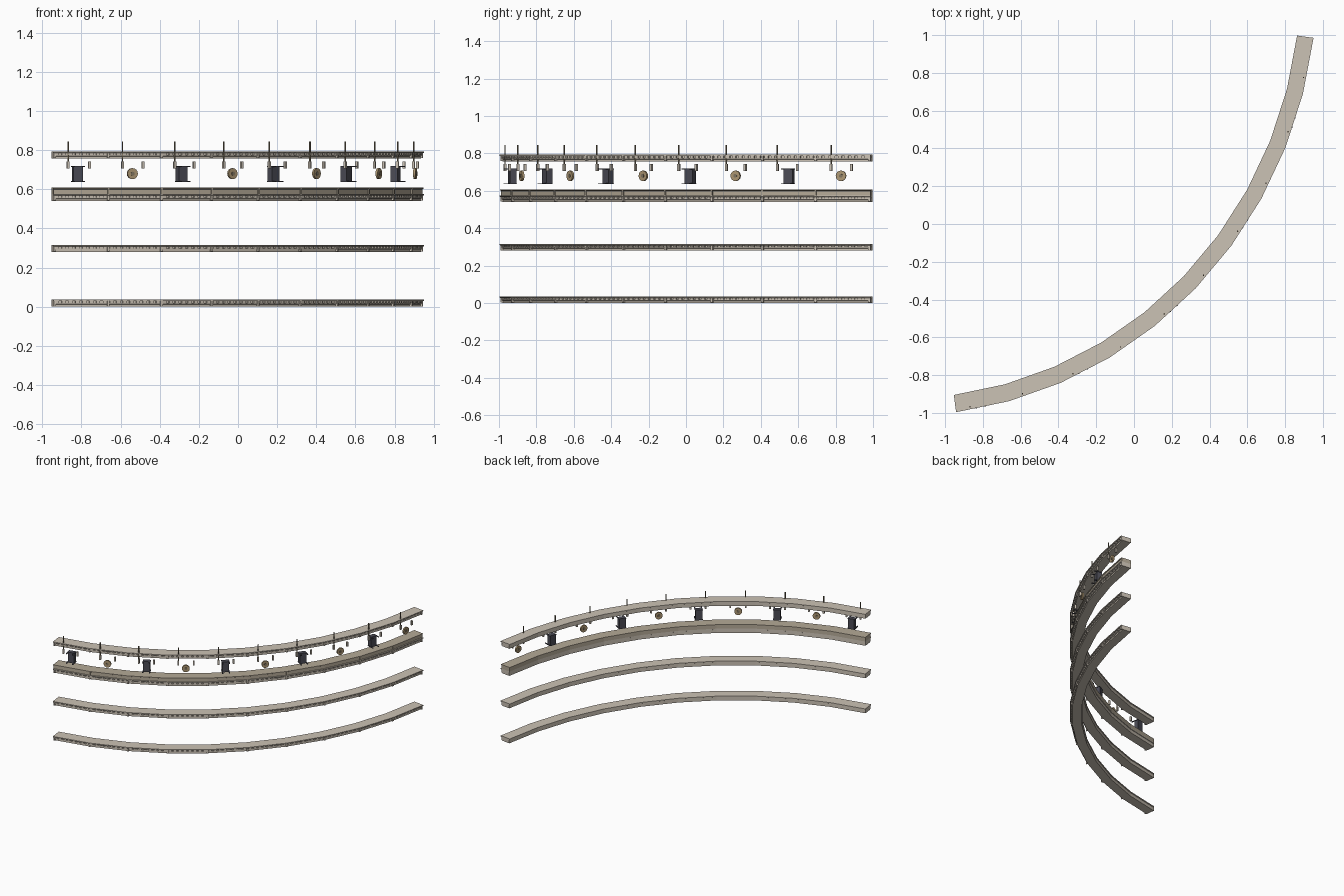
import bpy, bmesh
from math import sin, cos, radians, pi
from mathutils import Vector, Matrix

if "Cube" in bpy.data.objects:
    bpy.data.objects.remove(bpy.data.objects["Cube"])

N = 10                       # straight segments in the curved facade
R, DEPTH = 2.302, 0.092      # outer radius and depth of each band
CX, CY, SX = -1.229, 1.286, 0.955


def mat(name, r, g, b):
    m = bpy.data.materials.new(name)
    m.diffuse_color = (r, g, b, 1)
    m.use_nodes = True
    m.node_tree.nodes["Principled BSDF"].inputs["Base Color"].default_value = m.diffuse_color
    return m


STONE = mat("stone", 0.60, 0.54, 0.46)
TAN = mat("tan_fascia", 0.46, 0.40, 0.31)
DARK = mat("dark_metal", 0.07, 0.07, 0.09)
BRONZE = mat("bronze", 0.42, 0.31, 0.17)
POLE = mat("pole_metal", 0.22, 0.18, 0.12)


def arc(i, inset, z=0.0):
    a = radians(-82.5 + 7.5 * i)
    r = R - inset
    return Vector((CX + SX * r * cos(a), CY + r * sin(a), z))


def frame(p, q):
    # local frame at the middle of an edge: x along it, y outward, z up
    t = (q - p).normalized()
    n = Vector((t.y, -t.x, 0))
    o = (p + q) / 2
    return Matrix(((t.x, n.x, 0, o.x), (t.y, n.y, 0, o.y), (0, 0, 1, 0), (0, 0, 0, 1)))


SEG = [frame(arc(i, 0), arc(i + 1, 0)) for i in range(N)]
LEN = (arc(1, 0) - arc(0, 0)).length


def joint(i):
    m = frame(arc(i - 0.5, 0), arc(i + 0.5, 0))
    m.translation = arc(i, 0)
    return m


def finish(bm, name, material):
    bmesh.ops.recalc_face_normals(bm, faces=bm.faces)
    me = bpy.data.meshes.new(name)
    bm.to_mesh(me)
    bm.free()
    me.materials.append(material)
    ob = bpy.data.objects.new(name, me)
    bpy.context.collection.objects.link(ob)
    return ob


def box(bm, m, x, y, z):
    # x, y, z are (low, high) ranges in the local frame
    c = Vector([(a + b) / 2 for a, b in (x, y, z)])
    s = Matrix.Diagonal([b - a for a, b in (x, y, z)] + [1])
    bmesh.ops.create_cube(bm, size=1, matrix=m @ Matrix.Translation(c) @ s)


def cylinder(bm, m, pos, r, h, sides, axis_out=False):
    rot = Matrix.Rotation(pi / 2, 4, 'X') if axis_out else Matrix()
    bmesh.ops.create_cone(bm, cap_ends=True, segments=sides, radius1=r, radius2=r, depth=h,
                          matrix=m @ Matrix.Translation(pos) @ rot)


def sweep(name, profile, z0, material):
    bm = bmesh.new()
    rings = [[bm.verts.new(arc(i, d, z0 + z)) for d, z in profile] for i in range(N + 1)]
    k = len(profile)
    for a, b in zip(rings, rings[1:]):
        for j in range(k):
            bm.faces.new((a[j], a[(j + 1) % k], b[(j + 1) % k], b[j]))
    bm.faces.new(rings[0])
    bm.faces.new(rings[-1])
    return finish(bm, name, material)


# Cornice bands with a projecting top slab, dentils and joint brackets
CORNICE = [(0.016, 0), (0.016, 0.011), (0.011, 0.013), (0.011, 0.018), (0.018, 0.018),
           (0.018, 0.028), (0.002, 0.028), (0, 0.030), (0, 0.036), (DEPTH, 0.036),
           (DEPTH, 0.029), (DEPTH - 0.004, 0.027), (DEPTH - 0.004, 0)]
for floor, z0 in (("ground", 0.0), ("first", 0.28), ("second", 0.54), ("top", 0.757)):
    sweep(floor + "_cornice", CORNICE, z0, STONE)
    bm = bmesh.new()
    for m in SEG:
        for k in range(8):
            x = (k - 3.5) * LEN / 8
            box(bm, m, (x - 0.010, x + 0.010), (-0.019, -0.007), (z0 + 0.0185, z0 + 0.0285))
    finish(bm, floor + "_dentils", STONE)
    bm = bmesh.new()
    for i in range(N + 1):
        x = (0.001, 0.013) if i == 0 else (-0.013, -0.001) if i == N else (-0.006, 0.006)
        box(bm, joint(i), x, (-0.03, -0.005), (z0 + 0.002, z0 + 0.029))
    finish(bm, floor + "_brackets", STONE)

# Tan fascia standing on the second cornice, with joint strips
sweep("fascia_band", [(0.008, 0), (0.008, 0.024), (0.002, 0.027), (0.002, 0.032),
                      (DEPTH, 0.032), (DEPTH, 0)], 0.576, TAN)
bm = bmesh.new()
for i in range(1, N):
    box(bm, joint(i), (-0.005, 0.005), (-0.02, -0.002), (0.576, 0.604))
finish(bm, "fascia_strips", TAN)

# Poles through the top cornice and short hangers beneath it
poles, hangers = bmesh.new(), bmesh.new()
for m in SEG:
    cylinder(poles, m, (-0.066, -0.013, 0.79), 0.004, 0.11, 8)
    for x in (-0.066, 0.045):
        box(hangers, m, (x - 0.006, x + 0.006), (-0.021, -0.007), (0.707, 0.742))
finish(poles, "poles", POLE)
finish(hangers, "hanger_blocks", STONE)

# Hanging fittings: dark boxes on odd segments, bronze discs on even ones
boxes, arms, discs, bosses = (bmesh.new() for _ in range(4))
for i, m in enumerate(SEG):
    if i % 2 == 0:
        box(boxes, m, (-0.036, 0.014), (-0.060, -0.024), (0.637, 0.720))
        for z in (0.638, 0.714):
            box(arms, m, (-0.040, -0.032), (-0.060, 0.002), (z, z + 0.005))
            box(arms, m, (0.010, 0.018), (-0.060, 0.002), (z, z + 0.005))
    else:
        cylinder(discs, m, (-0.012, -0.015, 0.68), 0.028, 0.012, 16, True)
        cylinder(bosses, m, (-0.012, -0.015, 0.68), 0.010, 0.018, 12, True)
finish(boxes, "hanging_boxes", DARK)
finish(arms, "box_arms", DARK)
finish(discs, "round_discs", BRONZE)
finish(bosses, "disc_bosses", POLE)
